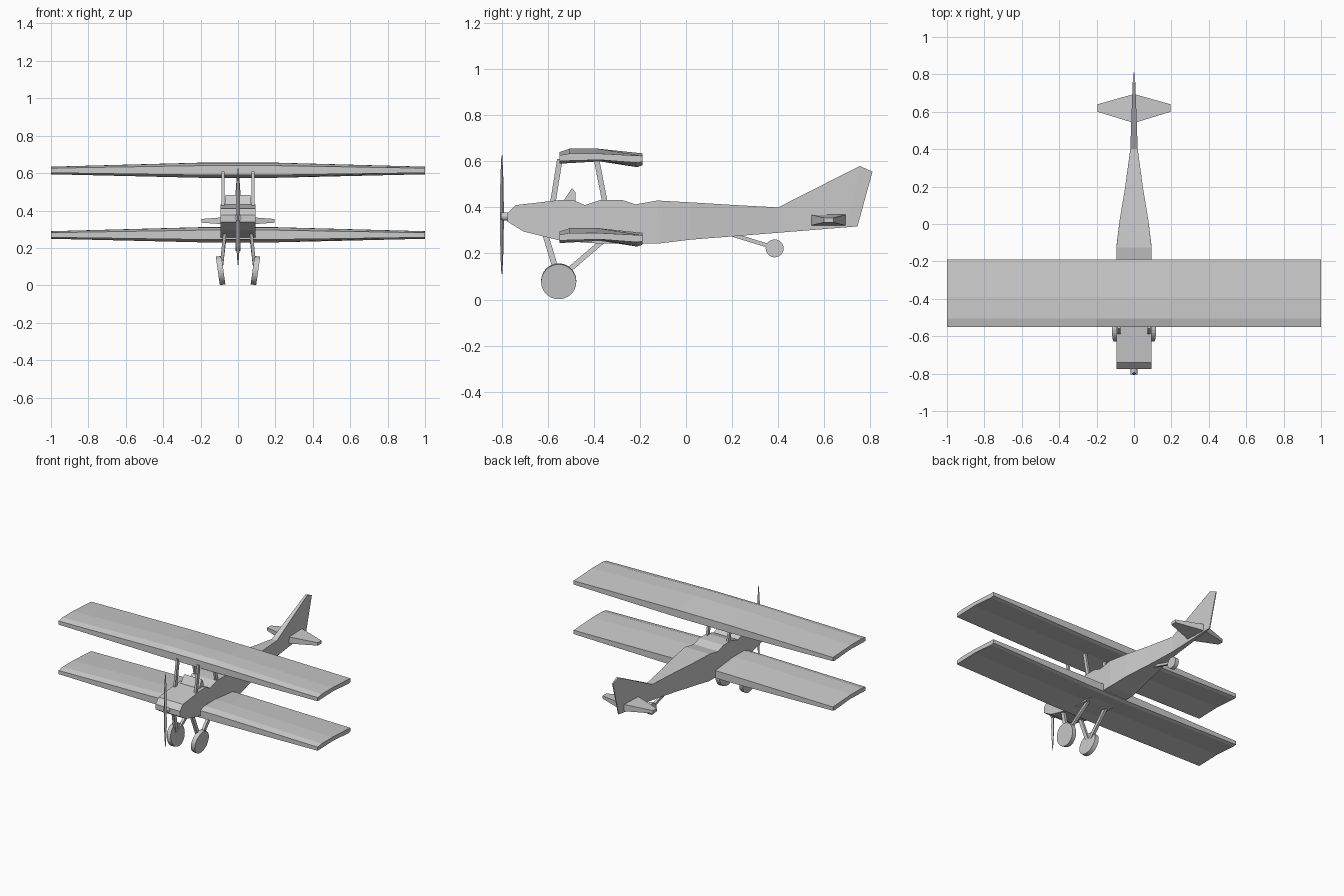
import bpy, bmesh, math
from mathutils import Vector, Matrix

if "Cube" in bpy.data.objects:
    bpy.data.objects.remove(bpy.data.objects["Cube"])


def finish(name, bm):
    bmesh.ops.recalc_face_normals(bm, faces=bm.faces)
    me = bpy.data.meshes.new(name)
    bm.to_mesh(me)
    bm.free()
    ob = bpy.data.objects.new(name, me)
    bpy.context.collection.objects.link(ob)
    return ob


def loft(name, rings):
    """Skin equal-length point rings and cap both ends."""
    bm = bmesh.new()
    rs = [[bm.verts.new(p) for p in r] for r in rings]
    n = len(rs[0])
    for a, b in zip(rs, rs[1:]):
        for i in range(n):
            j = (i + 1) % n
            bm.faces.new((a[i], a[j], b[j], b[i]))
    bm.faces.new(rs[0])
    bm.faces.new(rs[-1])
    return finish(name, bm)


def strut(name, p, q, wx, wy):
    """Rectangular bar between two points."""
    return loft(name, [[(c[0] + sx * wx / 2, c[1] + sy * wy / 2, c[2])
                        for sx, sy in ((-1, -1), (1, -1), (1, 1), (-1, 1))] for c in (p, q)])


def disc(name, centre, radius, width, tilt=0.0, sides=32):
    """Wheel with its axle along x, tilted about y."""
    bm = bmesh.new()
    m = (Matrix.Translation(centre) @ Matrix.Rotation(tilt, 4, 'Y')
         @ Matrix.Rotation(math.pi / 2, 4, 'Y'))
    bmesh.ops.create_cone(bm, cap_ends=True, segments=sides, radius1=radius,
                          radius2=radius, depth=width, matrix=m)
    return finish(name, bm)


# Fuselage and fin: top y, top z, bottom y, bottom z, half width
stations = [
    (-.775, .375, -.775, .338, .094), (-.74, .41, -.705, .295, .094),
    (-.54, .433, -.55, .257, .094), (-.49, .432, -.49, .251, .094),
    (-.44, .41, -.44, .247, .094), (-.37, .433, -.37, .243, .094),
    (-.28, .433, -.28, .243, .094), (-.22, .413, -.22, .243, .094),
    (-.125, .43, -.12, .243, .094), (.02, .422, .02, .26, .077),
    (.2, .411, .2, .274, .047), (.4, .40, .4, .29, .02),
    (.755, .58, .70, .314, .007), (.81, .555, .745, .318, .003),
]
loft("fuselage", [[(-w, yb, zb), (w, yb, zb), (w, yt, zt), (-w, yt, zt)]
                  for yt, zt, yb, zb, w in stations])

# Windscreen
loft("windscreen", [[(x, -.535, .425), (x * .93, -.495, .484), (x * .93, -.48, .465), (x, -.48, .415)]
                    for x in (-.072, .072)])

# Wings: one cambered section, thinner at the tips
section = [(-.55, .64), (-.505, .655), (-.39, .656), (-.19, .635),
           (-.19, .583), (-.212, .575), (-.375, .6), (-.55, .59)]
for name, dz in (("upper_wing", 0), ("lower_wing", -.345)):
    loft(name, [[(x, y, .613 + (z - .613) * s + dz) for y, z in section]
                for x, s in ((-1, .5), (-.2, 1), (.2, 1), (1, .5))])

# Tailplane
loft("tailplane", [[(x, y0, .345 - h), (x, y1, .345 - h), (x, y1, .345 + h), (x, y0, .345 + h)]
                   for x, y0, y1, h in ((-.195, .6, .64, .01), (0, .54, .695, .024), (.195, .6, .64, .01))])

# Propeller: flat tapered blades plus hub
loft("propeller", [[(-wx, -.8, z), (0, -.8 - wy, z), (wx, -.8, z), (0, -.8 + wy, z)]
                   for z, wx, wy in ((.11, .002, .002), (.19, .008, .006), (.28, .012, .008), (.365, .009, .009),
                                     (.45, .012, .008), (.54, .008, .006), (.625, .002, .002))])
bm = bmesh.new()
bmesh.ops.create_cone(bm, cap_ends=True, segments=12, radius1=.018, radius2=.018, depth=.035,
                      matrix=Matrix.Translation((0, -.786, .361)) @ Matrix.Rotation(math.pi / 2, 4, 'X'))
finish("propeller_hub", bm)

# Wing struts, landing gear struts and main wheels on each side
for side, s in (("left", -1), ("right", 1)):
    strut(f"{side}_front_wing_strut", (s * .08, -.58, .41), (s * .08, -.548, .61), .014, .024)
    strut(f"{side}_rear_wing_strut", (s * .08, -.35, .41), (s * .08, -.39, .615), .014, .024)
    hub = (s * .09, -.553, .09)
    strut(f"{side}_front_gear_strut", (s * .07, -.612, .285), hub, .018, .026)
    strut(f"{side}_rear_gear_strut", (s * .07, -.355, .26), hub, .018, .034)
    disc(f"{side}_wheel", Vector((s * .093, -.553, .079)), .0765, .03, s * math.radians(8))

# Tail wheel
loft("tail_wheel_strut", [[(x, y, z + h) for x, h in ((-.008, -.009), (.008, -.009), (.008, .009), (-.008, .009))]
                          for y, z in ((.19, .285), (.385, .225))])
disc("tail_wheel", Vector((0, .385, .222)), .039, .028, 0, 24)
